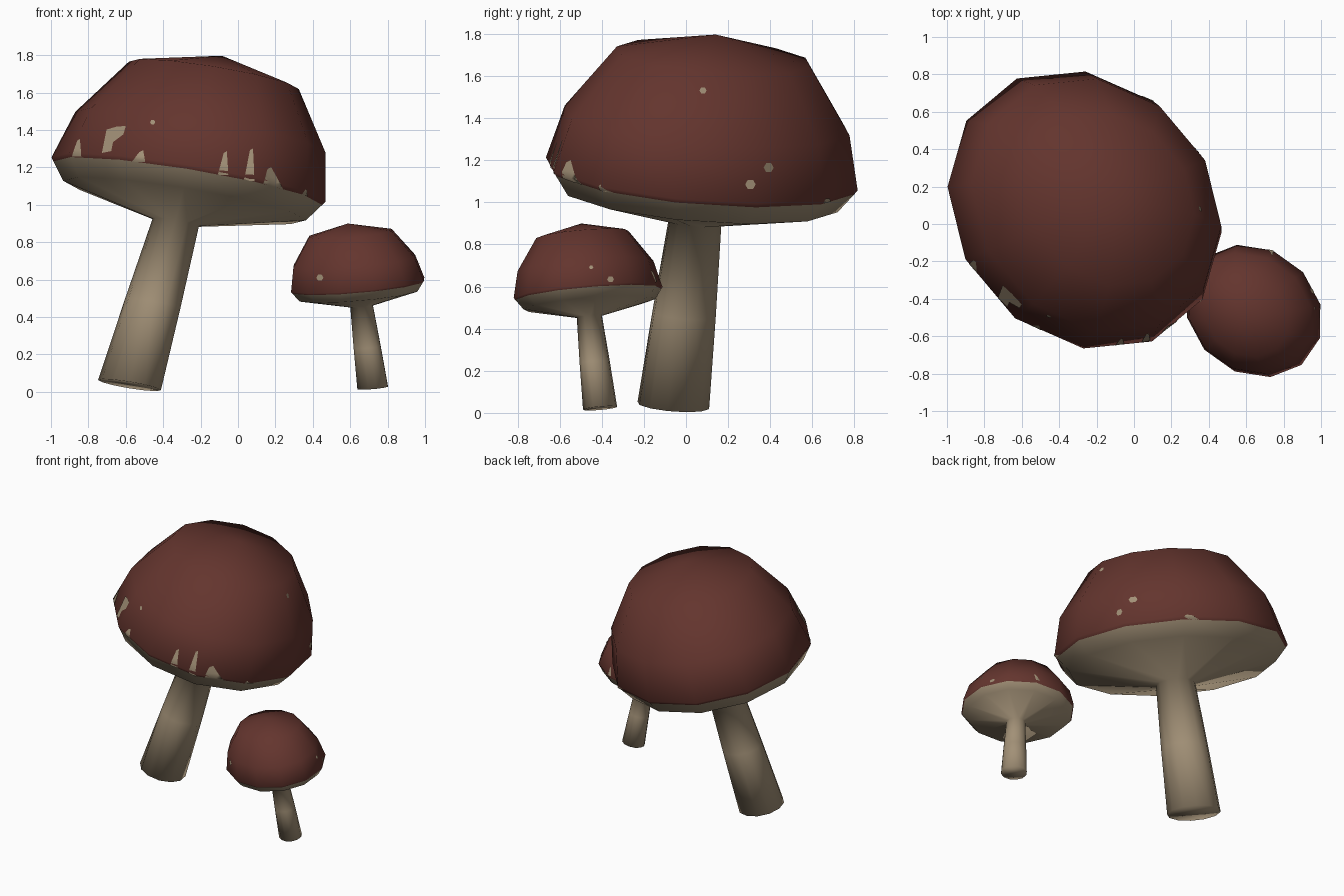
import bpy, bmesh, math
from mathutils import Vector, Matrix
from mathutils.bvhtree import BVHTree

if "Cube" in bpy.data.objects:
    bpy.data.objects.remove(bpy.data.objects["Cube"])

SIDES = 12


def material(name, rgb):
    m = bpy.data.materials.new(name)
    m.diffuse_color = (*rgb, 1)
    m.use_nodes = True
    m.node_tree.nodes["Principled BSDF"].inputs["Base Color"].default_value = m.diffuse_color
    return m


RED = material("cap_red_brown", (0.126, 0.035, 0.027))
TAN = material("stem_tan", (0.36, 0.28, 0.183))


def finish(name, bm, mat):
    mesh = bpy.data.meshes.new(name)
    bm.to_mesh(mesh)
    mesh.materials.append(mat)
    ob = bpy.data.objects.new(name, mesh)
    bpy.context.collection.objects.link(ob)


def lathe(name, rings, frame, phase, mat, apex=None, base=False):
    """Skin rings of (x, y, height, radius), listed from top to bottom."""
    bm = bmesh.new()
    loops = []
    for x, y, h, r in rings:
        loop = []
        for i in range(SIDES):
            a = math.radians(phase) + math.tau * i / SIDES
            p = Vector((x + r * math.cos(a), y + r * math.sin(a), h))
            loop.append(bm.verts.new(frame @ p))
        loops.append(loop)
    for up, low in zip(loops, loops[1:]):
        for i in range(SIDES):
            j = (i + 1) % SIDES
            bm.faces.new((up[i], low[i], low[j], up[j]))
    if apex:
        tip = bm.verts.new(frame @ Vector(apex))
        for i in range(SIDES):
            bm.faces.new((tip, loops[0][i], loops[0][(i + 1) % SIDES]))
    if base:
        bm.faces.new(loops[-1][::-1])
    for f in bm.faces:
        f.smooth = True
    bm.normal_update()
    finish(name, bm, mat)
    tree = BVHTree.FromBMesh(bm)
    bm.free()
    return tree


def mushroom(name, centre, normal, s, phase, lean, foot, axis):
    rot = Vector((0, 0, 1)).rotation_difference(Vector(normal))
    # the whole mushroom is slightly oval along one diagonal
    turn = Matrix.Rotation(math.radians(axis), 4, 'Z')
    oval = turn @ Matrix.Diagonal((1.065, 0.925, 1, 1)) @ turn.inverted()
    frame = Matrix.Translation(centre) @ rot.to_matrix().to_4x4() @ oval
    # cap dome with a small lip turned under
    lip = (0, 0, -0.02 * s, 0.736 * s)
    dome = [(lean * 0.6, 0, 0.575 * s, 0.465 * s),
            (lean * 0.3, 0, 0.262 * s, 0.685 * s),
            (0, 0, 0, 0.75 * s), lip]
    tree = lathe(name + "_cap", dome, frame, phase, RED,
                 apex=(lean, 0, 0.686 * s))
    # underside flowing into the leaning stem
    neck = Vector((-lean * 0.45, -0.01 * s, -0.24 * s))
    end = frame.inverted() @ Vector(foot)
    mid = neck.lerp(end, 0.5)
    under = [lip,
             (0, 0, -0.115 * s, 0.665 * s),
             (*neck, 0.127 * s),
             (*mid, 0.152 * s),
             (*end, 0.172 * s)]
    lathe(name + "_stem_and_underside", under, frame, phase, TAN, base=True)
    return tree


def land(tree, start, ray):
    """Climb from start until the ray meets the outside of the cap."""
    for step in range(60):
        hit, n, _, _ = tree.ray_cast(start + Vector((0, 0, 0.004 * step)), ray)
        if hit and n.dot(ray) < -0.02:
            return hit + n * 0.004
    return None


def patches(name, tree, sides):
    """Thin tan flecks, drawn flat and then projected onto the cap."""
    total = bmesh.new()
    for ray, outlines in sides:
        ray = Vector(ray)
        across = Vector((0, 1, 0)) if ray.x else Vector((1, 0, 0))
        for pts in outlines:
            bm = bmesh.new()
            bm.faces.new([bm.verts.new(across * a + Vector((0, 0, z)) - ray * 3)
                          for a, z in pts])
            bmesh.ops.triangulate(bm, faces=bm.faces[:])
            bmesh.ops.subdivide_edges(bm, edges=bm.edges[:], cuts=3,
                                      use_grid_fill=True)
            missed = []
            for v in bm.verts:
                spot_on_cap = land(tree, v.co, ray)
                if spot_on_cap:
                    v.co = spot_on_cap
                else:
                    missed.append(v)
            bmesh.ops.delete(bm, geom=missed, context='VERTS')
            bmesh.ops.dissolve_degenerate(bm, dist=0.0005, edges=bm.edges[:])
            bm.normal_update()
            for f in bm.faces:
                f.smooth = True
                if f.normal.dot(ray) > 0:
                    f.normal_flip()
            mesh = bpy.data.meshes.new("fleck")
            bm.to_mesh(mesh)
            bm.free()
            total.from_mesh(mesh)
            bpy.data.meshes.remove(mesh)
    finish(name, total, TAN)
    total.free()


def drip(x, low, high, w):
    return [(x - w, low), (x + w, low), (x + w * 0.7, high), (x + w * 0.1, high - 0.01)]


def spot(x, z, r):
    return [(x + r * math.cos(k * math.tau / 6), z + r * math.sin(k * math.tau / 6))
            for k in range(6)]


FRONT, RIGHT, BACK = (0, 1, 0), (-1, 0, 0), (0, -1, 0)

# large mushroom
big = mushroom("large", (-0.265, 0.075, 1.135), (0.18, 0.105, 1), 1.0, -5, 0.06,
               (-0.58, -0.06, 0.036), -48)
patches("large_cap_flecks", big, [
    (FRONT, [[(-0.725, 1.275), (-0.675, 1.285), (-0.67, 1.33), (-0.61, 1.375),
              (-0.597, 1.42), (-0.65, 1.415), (-0.70, 1.40), (-0.71, 1.34)],
             drip(-0.86, 1.26, 1.35, 0.025), drip(-0.53, 1.23, 1.29, 0.035),
             drip(-0.08, 1.16, 1.285, 0.028), drip(0.06, 1.13, 1.30, 0.028),
             [(0.13, 1.10), (0.24, 1.08), (0.22, 1.12), (0.175, 1.20), (0.155, 1.19)],
             drip(0.35, 1.04, 1.085, 0.02),
             spot(-0.455, 1.44, 0.014)]),
    (RIGHT, [spot(0.08, 1.53, 0.017), spot(0.305, 1.085, 0.025),
             spot(0.39, 1.165, 0.024), spot(0.67, 1.003, 0.018)])])

# small mushroom
small = mushroom("small", (0.64, -0.465, 0.572), (-0.1, -0.1, 1), 0.485, 10, -0.02,
                 (0.72, -0.408, 0.022), -38)
patches("small_cap_flecks", small, [
    (FRONT, [spot(0.44, 0.61, 0.019)]),
    (RIGHT, [spot(-0.45, 0.69, 0.01), spot(-0.36, 0.633, 0.016)]),
    (BACK, [drip(0.73, 0.62, 0.68, 0.014)])])
